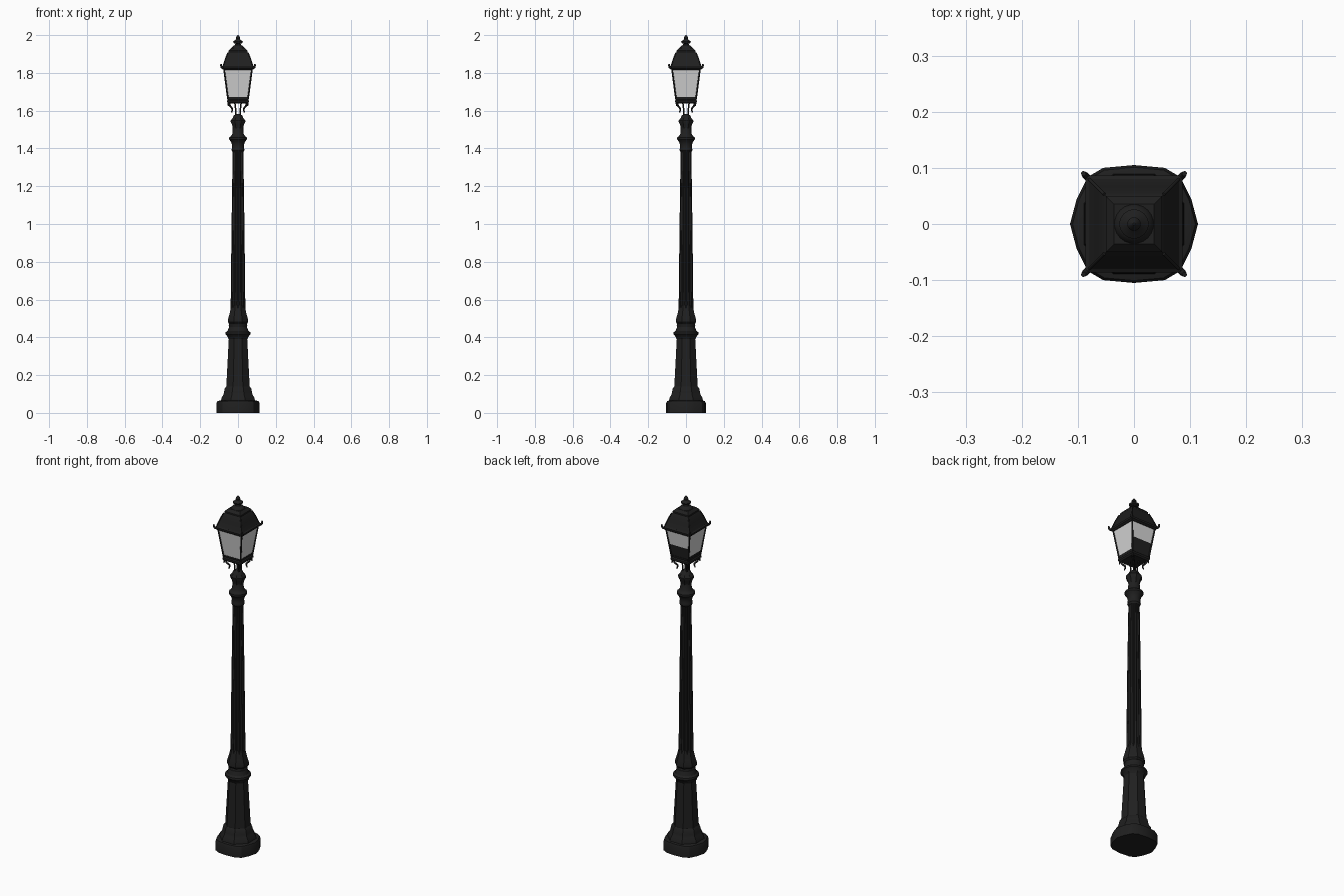
import bpy, bmesh, math
from mathutils import Vector

cube = bpy.data.objects.get("Cube")
if cube:
    bpy.data.objects.remove(cube)


def material(name, rgb):
    m = bpy.data.materials.new(name)
    m.use_nodes = True
    color = (*rgb, 1)
    m.diffuse_color = color
    bsdf = m.node_tree.nodes["Principled BSDF"]
    bsdf.inputs["Base Color"].default_value = color
    bsdf.inputs["Roughness"].default_value = 0.7
    return m


iron = material("black_iron", (0.014, 0.014, 0.014))
pane = material("frosted_glass", (0.66, 0.66, 0.66))


def finish(name, bm, mats, angle=30):
    bmesh.ops.recalc_face_normals(bm, faces=bm.faces)
    mesh = bpy.data.meshes.new(name)
    bm.to_mesh(mesh)
    bm.free()
    obj = bpy.data.objects.new(name, mesh)
    for m in mats:
        mesh.materials.append(m)
    bpy.context.collection.objects.link(obj)
    bpy.ops.object.select_all(action="DESELECT")
    obj.select_set(True)
    bpy.context.view_layer.objects.active = obj
    bpy.ops.object.shade_smooth_by_angle(angle=math.radians(angle))
    return obj


def loft(name, outline, profile, mats=(iron,), rule=None):
    """Stack scaled copies of an outline at the (z, scale) steps."""
    bm = bmesh.new()
    rings = [[bm.verts.new((x * s, y * s, z)) for x, y in outline] for z, s in profile]
    n = len(outline)
    for lower, upper in zip(rings, rings[1:]):
        for i in range(n):
            j = (i + 1) % n
            bm.faces.new((lower[i], lower[j], upper[j], upper[i]))
    bm.faces.new(rings[0])
    bm.faces.new(rings[-1])
    if rule:
        for f in bm.faces:
            f.material_index = rule(f.calc_center_median())
    return finish(name, bm, mats)


def polygon(n, turn=0.5, inner=1):
    """Unit polygon; alternate corners are drawn in by the inner factor."""
    return [((inner if i % 2 else 1) * math.cos((i + turn) * math.tau / n),
             (inner if i % 2 else 1) * math.sin((i + turn) * math.tau / n)) for i in range(n)]


def rod(name, points, radius, tip=None):
    """Round bar along a smooth path."""
    curve = bpy.data.curves.new(name, "CURVE")
    curve.dimensions = "3D"
    curve.bevel_depth = radius
    curve.bevel_resolution = 1
    curve.use_fill_caps = True
    curve.resolution_u = 4
    spline = curve.splines.new("BEZIER")
    spline.bezier_points.add(len(points) - 1)
    for p, co in zip(spline.bezier_points, points):
        p.co = co
        p.handle_left_type = p.handle_right_type = "AUTO"
    if tip:
        spline.bezier_points[-1].radius = tip
    curve.materials.append(iron)
    obj = bpy.data.objects.new(name, curve)
    bpy.context.collection.objects.link(obj)
    return obj


square = [(1, 1), (-1, 1), (-1, -1), (1, -1)]
octagon = [(x * 1.08, y * 1.08) for x, y in polygon(8)]
fluted = polygon(32, 0, 0.88)
circle = polygon(20)

# Plinth: wide on the x axis, flatter to the front and back
quarter = [(0.114, 0), (0.102, 0.045), (0.082, 0.084), (0.055, 0.1), (0, 0.105)]
half = quarter + [(-x, y) for x, y in quarter[-2::-1]]
plinth = half + [(x, -y) for x, y in half[-2:0:-1]]
loft("plinth", plinth, [(0, 1), (0.05, 1), (0.062, 0.96), (0.066, 0.84)])

# Pedestal with its mouldings
loft("pedestal", octagon, [(0.06, 0.09), (0.08, 0.088), (0.095, 0.078), (0.11, 0.074),
                           (0.13, 0.07), (0.14, 0.062), (0.39, 0.049), (0.4, 0.055)])
loft("pedestal_ring", circle, [(0.395, 0.052), (0.41, 0.06), (0.417, 0.068), (0.427, 0.066),
                               (0.435, 0.055), (0.455, 0.048), (0.465, 0.05), (0.475, 0.046)])
loft("shaft_foot", octagon, [(0.47, 0.046), (0.48, 0.053), (0.495, 0.053), (0.52, 0.046),
                             (0.55, 0.039), (0.57, 0.035)])

# Fluted shaft and its capital
loft("shaft", fluted, [(0.55, 0.039), (1, 0.034), (1.4, 0.028)])
loft("capital", circle, [(1.38, 0.028), (1.39, 0.034), (1.405, 0.033), (1.415, 0.031),
                         (1.435, 0.037), (1.447, 0.047), (1.458, 0.047), (1.465, 0.038),
                         (1.475, 0.031), (1.51, 0.028)])
loft("capital_knob", octagon, [(1.505, 0.027), (1.525, 0.031), (1.54, 0.039), (1.548, 0.039),
                               (1.56, 0.029), (1.575, 0.022), (1.582, 0.012)])

# Lantern floor
loft("lantern_floor", square, [(1.638, 0.05), (1.645, 0.057), (1.655, 0.057), (1.66, 0.052),
                               (1.672, 0.055)])


# Panes: the back is sooty to nearly half height, the right only at the foot
def soot(c):
    depth = 0.068 if c.y > 0.03 else 0.018 if c.x < -0.03 else 0
    return 0 if c.z < 1.667 + depth else 1


z0, z1 = 1.667, 1.822
steps = [z0, 1.685, 1.735, z1]
loft("lantern_panes", square,
     [(z, 0.053 + 0.021 * (z - z0) / (z1 - z0)) for z in steps], (iron, pane), soot)

# Roof, eaves and upper cap
loft("eaves", square, [(1.815, 0.076), (1.822, 0.085), (1.832, 0.086), (1.836, 0.08)])
loft("roof", square, [(1.832, 0.082), (1.845, 0.075), (1.875, 0.066), (1.905, 0.054),
                      (1.91, 0.05), (1.918, 0.05), (1.925, 0.043), (1.932, 0.036)])
loft("finial", circle, [(1.92, 0.037), (1.932, 0.035), (1.942, 0.027), (1.948, 0.016),
                        (1.954, 0.014), (1.958, 0.024), (1.966, 0.026), (1.973, 0.017),
                        (1.979, 0.011), (1.986, 0.012), (1.993, 0.008), (2, 0.002)])

# Corner pieces, repeated on the four corners
for sx, sy in square:
    side = ("left" if sx > 0 else "right") + ("_back" if sy > 0 else "_front")

    def corner(*pairs):
        return [Vector((sx * r, sy * r, z)) for r, z in pairs]

    rod("corner_post_" + side, corner((0.053, 1.66), (0.0745, 1.825)), 0.0045)
    rod("eave_horn_" + side, corner((0.078, 1.826), (0.086, 1.829), (0.09, 1.846)), 0.006, 0.8)
    rod("roof_hip_" + side, corner((0.079, 1.835), (0.066, 1.875), (0.053, 1.908)), 0.003)
    rod("support_" + side, corner((0.011, 1.57), (0.012, 1.6), (0.017, 1.645)), 0.004)
    rod("hanging_scroll_" + side,
        corner((0.046, 1.645), (0.042, 1.625), (0.031, 1.61), (0.034, 1.59)), 0.005, 0.6)
    rod("floor_stud_" + side, corner((0.051, 1.65), (0.051, 1.625)), 0.005, 0.6)
